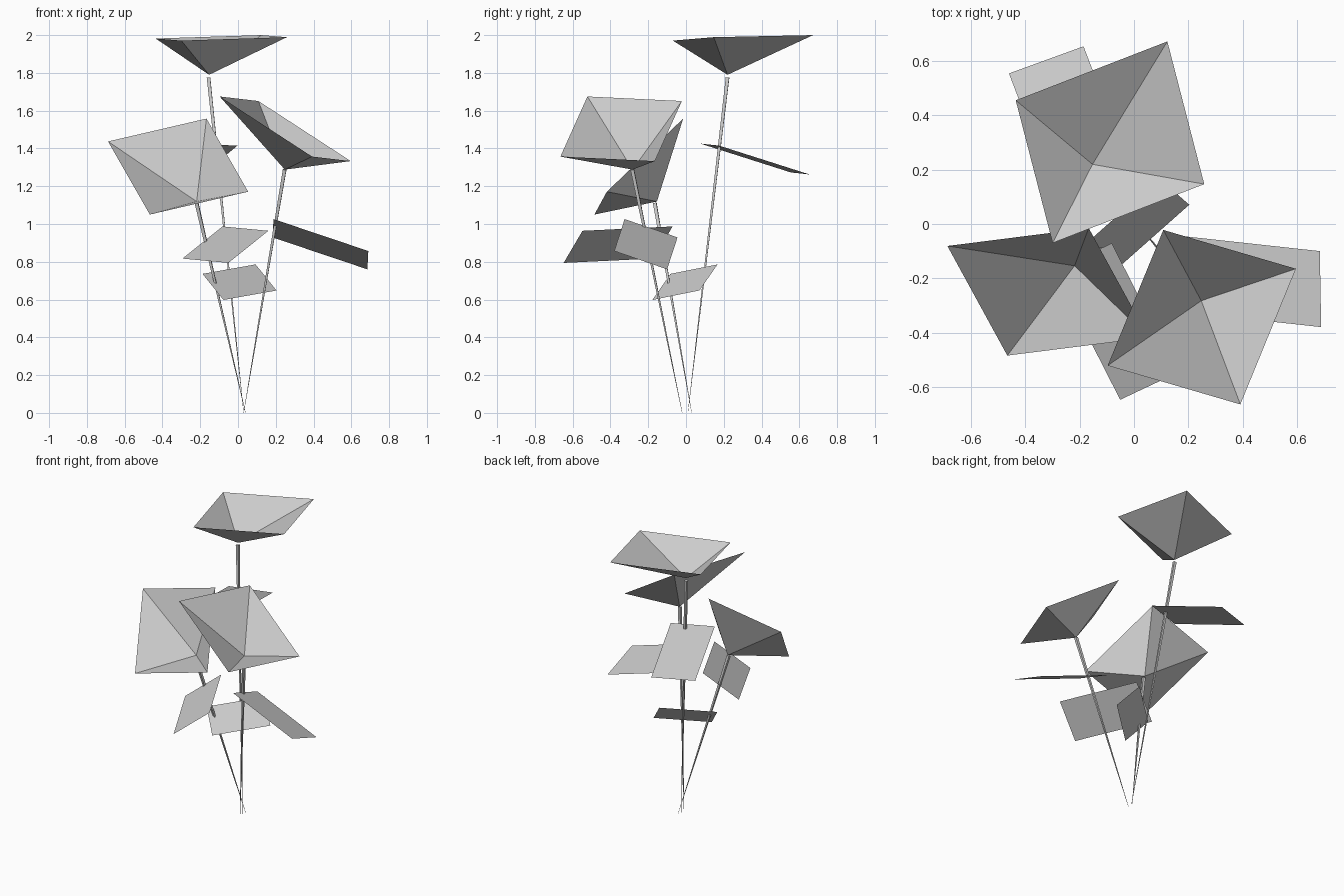
import bpy
import bmesh
from mathutils import Vector

if "Cube" in bpy.data.objects:
    bpy.data.objects.remove(bpy.data.objects["Cube"], do_unlink=True)

grey = bpy.data.materials.new("plain grey")
grey.use_nodes = True
COLOUR = (0.6, 0.6, 0.6, 1)
grey.diffuse_color = COLOUR
grey.node_tree.nodes["Principled BSDF"].inputs["Base Color"].default_value = COLOUR


def finish(name, bm):
    mesh = bpy.data.meshes.new(name)
    bm.to_mesh(mesh)
    bm.free()
    mesh.materials.append(grey)
    obj = bpy.data.objects.new(name, mesh)
    bpy.context.collection.objects.link(obj)
    return obj


def corners(a, b, c):
    """Four corners of a parallelogram from three neighbours."""
    a, b, c = Vector(a), Vector(b), Vector(c)
    return [a, b, c, a + c - b]


def leaf(name, a, b, c):
    bm = bmesh.new()
    face = bm.faces.new([bm.verts.new(p) for p in corners(a, b, c)])
    face.normal_update()
    if face.normal.z < 0:
        face.normal_flip()
    finish(name, bm)


def blossom(name, tip, a, b, c):
    """Open four-sided cup whose petals meet at the tip."""
    bm = bmesh.new()
    rim = [bm.verts.new(p) for p in corners(a, b, c)]
    base = bm.verts.new(tip)
    for i in range(4):
        bm.faces.new((rim[i], rim[(i + 1) % 4], base))
    finish(name, bm)


def stem(name, bottom, top):
    """Square rod that tapers almost to a point at the ground."""
    bottom, top = Vector(bottom), Vector(top)
    axis = top - bottom
    bm = bmesh.new()
    bmesh.ops.create_cone(bm, cap_ends=True, segments=4, radius1=0.001,
                          radius2=0.013, depth=axis.length)
    obj = finish(name, bm)
    obj.location = (bottom + top) / 2
    obj.rotation_mode = "QUATERNION"
    obj.rotation_quaternion = axis.to_track_quat("Z", "Y")


# Blossoms
blossom("tall_blossom", (-0.153, 0.22, 1.79),
        (0.123, 0.673, 2), (-0.436, 0.456, 1.982), (-0.3, -0.07, 1.971))
blossom("left_blossom", (0.248, -0.283, 1.288),
        (0.108, -0.022, 1.651), (-0.097, -0.522, 1.675), (0.392, -0.665, 1.357))
blossom("right_blossom", (-0.219, -0.154, 1.119),
        (-0.167, -0.015, 1.558), (-0.688, -0.081, 1.437), (-0.467, -0.485, 1.05))

# Stems
stem("tall_stem", (0.03, 0.01, 0), (-0.156, 0.22, 1.775))
stem("left_stem", (0.03, -0.02, 0), (0.247, -0.284, 1.288))
stem("right_stem", (0.04, 0.03, 0), (-0.219, -0.165, 1.11))

# Leaves
leaf("front_leaf", (-0.294, -0.171, 0.817), (-0.082, -0.071, 0.987), (0.161, -0.548, 0.964))
leaf("left_leaf", (0.188, -0.325, 1.026), (0.183, -0.045, 0.929), (0.685, -0.1, 0.76))
leaf("low_leaf", (-0.188, -0.082, 0.736), (0.093, 0.167, 0.786), (0.204, 0.071, 0.648))
leaf("back_leaf", (-0.186, 0.655, 1.262), (-0.461, 0.555, 1.273), (-0.278, 0.075, 1.426))
